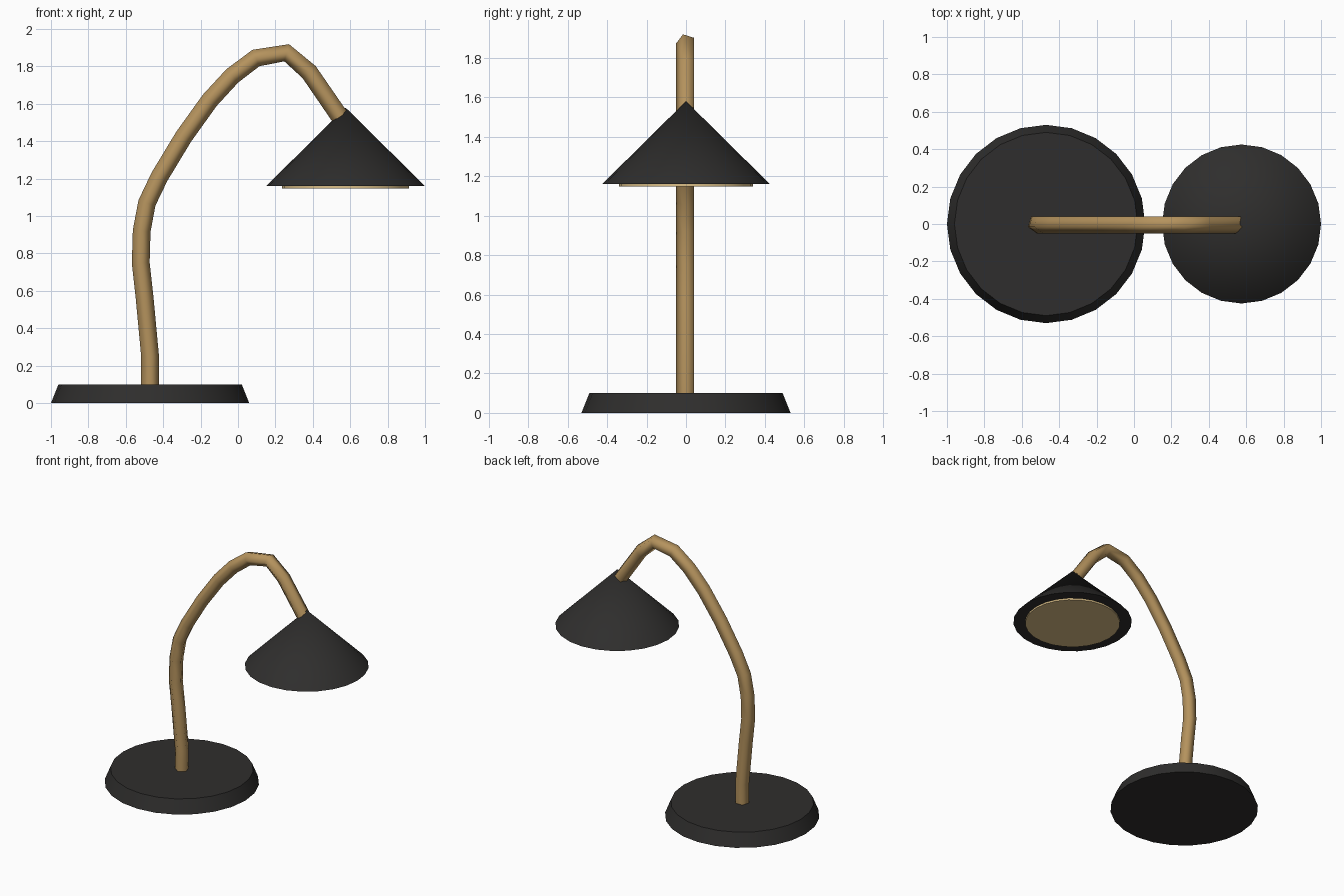
import bpy, bmesh, math
from mathutils import Vector

if "Cube" in bpy.data.objects:
    bpy.data.objects.remove(bpy.data.objects["Cube"])


def material(name, rgb):
    m = bpy.data.materials.new(name)
    m.diffuse_color = (*rgb, 1)
    m.use_nodes = True
    m.node_tree.nodes["Principled BSDF"].inputs["Base Color"].default_value = m.diffuse_color
    return m


black = material("black_metal", (0.028, 0.027, 0.026))
brass = material("brass", (0.46, 0.29, 0.11))
glow = material("warm_glow", (0.72, 0.53, 0.25))


def frustum(name, x, z0, z1, r0, r1, mat):
    """24-sided upright cone or disc from z0 to z1."""
    bpy.ops.mesh.primitive_cone_add(vertices=24, radius1=r0, radius2=r1,
                                    depth=z1 - z0, location=(x, 0, (z0 + z1) / 2))
    ob = bpy.context.object
    ob.name = name
    ob.data.materials.append(mat)
    bpy.ops.object.shade_smooth_by_angle(angle=math.radians(30))
    return ob


def tube(name, path, radius, sides, mat):
    """Tube swept along a path in the xz plane."""
    pts = [Vector((x, 0, z)) for x, z in path]
    bm = bmesh.new()
    rings = []
    for i, p in enumerate(pts):
        t = Vector((0, 0, 0))
        if i > 0:
            t += (p - pts[i - 1]).normalized()
        if i < len(pts) - 1:
            t += (pts[i + 1] - p).normalized()
        t.normalize()
        n = Vector((-t.z, 0, t.x))
        ring = []
        for k in range(sides):
            a = math.tau * k / sides
            ring.append(bm.verts.new(p + radius * (n * math.sin(a) - Vector((0, math.cos(a), 0)))))
        rings.append(ring)
    for a, b in zip(rings, rings[1:]):
        for k in range(sides):
            j = (k + 1) % sides
            bm.faces.new((a[k], a[j], b[j], b[k]))
    for f in bm.faces:
        f.smooth = True
    bm.faces.new(rings[0])
    bm.faces.new(rings[-1])
    bmesh.ops.recalc_face_normals(bm, faces=bm.faces)
    me = bpy.data.meshes.new(name)
    bm.to_mesh(me)
    bm.free()
    me.materials.append(mat)
    ob = bpy.data.objects.new(name, me)
    bpy.context.collection.objects.link(ob)
    return ob


# Weighted foot
frustum("base", -0.47, 0, 0.1, 0.53, 0.49, black)

# Curved neck
neck_path = [(-0.47, 0.09), (-0.47, 0.25), (-0.50, 0.57), (-0.52, 0.75), (-0.515, 0.92),
             (-0.487, 1.07), (-0.42, 1.21), (-0.29, 1.425), (-0.15, 1.62),
             (-0.03, 1.75), (0.096, 1.845), (0.26, 1.873), (0.38, 1.77), (0.545, 1.53)]
tube("neck", neck_path, 0.05, 5, brass)

# Conical shade with light disc underneath
frustum("shade", 0.575, 1.16, 1.58, 0.425, 0, black)
frustum("light_disc", 0.575, 1.147, 1.167, 0.34, 0.34, glow)
